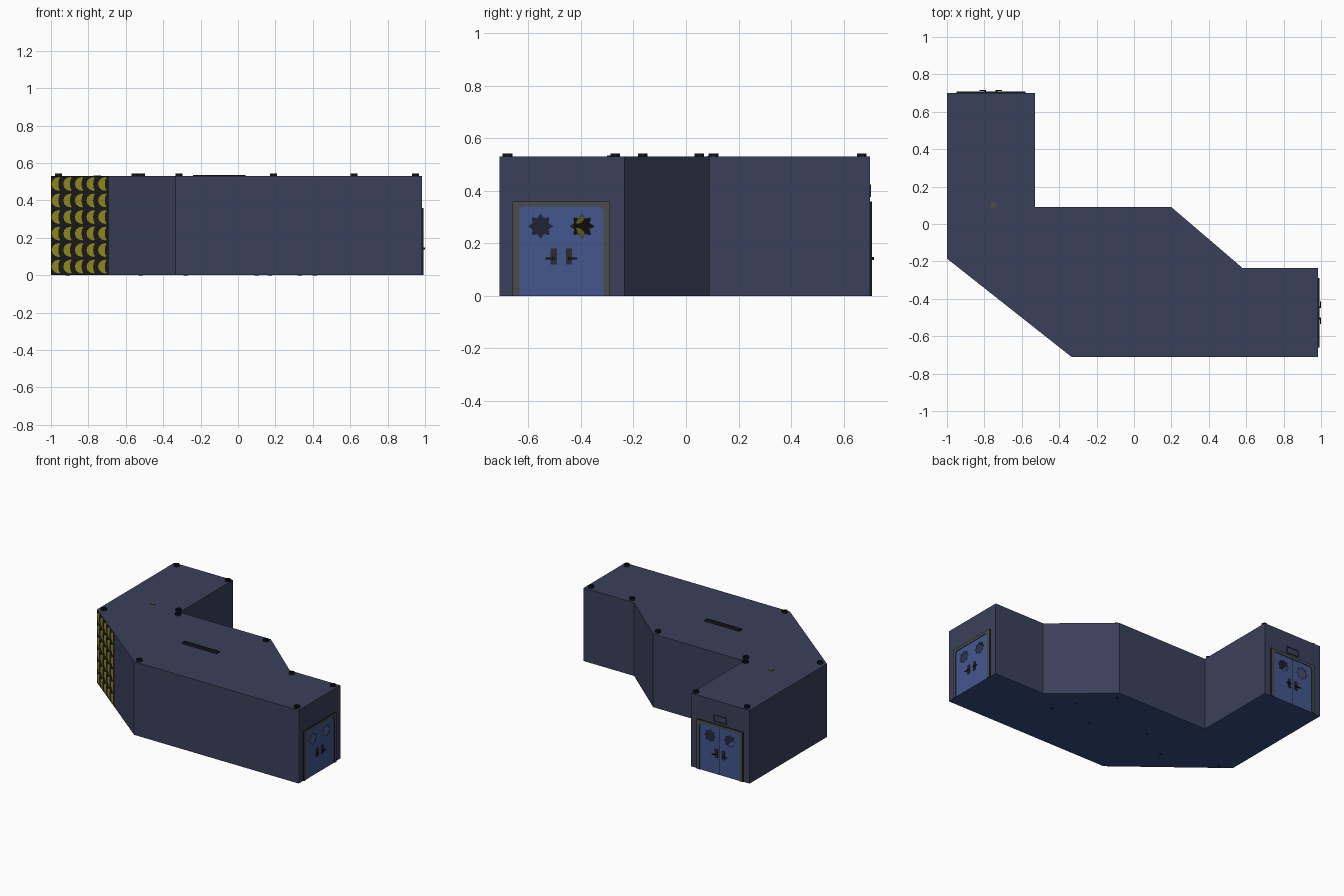
import bpy, math
from mathutils import Matrix, Vector
from mathutils.geometry import tessellate_polygon

if "Cube" in bpy.data.objects:
    bpy.data.objects.remove(bpy.data.objects["Cube"])

H = 0.53


def mat(name, rgb):
    m = bpy.data.materials.new(name)
    m.diffuse_color = [(c / 255 / 12.92 if c < 11 else ((c / 255 + 0.055) / 1.055) ** 2.4) for c in rgb] + [1]
    m.use_nodes = True
    m.node_tree.nodes["Principled BSDF"].inputs["Base Color"].default_value = m.diffuse_color
    return m


WALL = mat("slate wall", (58, 64, 91))
FLOOR = mat("navy floor", (54, 76, 130))
DOOR = mat("blue door", (68, 87, 142))
FRAME = mat("grey frame", (75, 75, 75))
BLACK = mat("black", (27, 27, 28))
HANDLE = mat("dark grey handle", (44, 44, 46))
YELLOW = mat("hazard yellow", (152, 144, 34))


def mesh(name, verts, faces, material, M=Matrix()):
    me = bpy.data.meshes.new(name)
    me.from_pydata([tuple(v) for v in verts], [], faces)
    me.materials.append(material)
    ob = bpy.data.objects.new(name, me)
    bpy.context.collection.objects.link(ob)
    ob.matrix_world = M
    return ob


def prism(name, pts, z0, z1, material, M=Matrix(), caps=True):
    n = len(pts)
    verts = [(x, y, z0) for x, y in pts] + [(x, y, z1) for x, y in pts]
    faces = [(i, (i + 1) % n, (i + 1) % n + n, i + n) for i in range(n)]
    if caps:
        faces += [tuple(range(n - 1, -1, -1)), tuple(range(n, 2 * n))]
    return mesh(name, verts, faces, material, M)


def rect(cx, cy, w, h):
    return [(cx - w / 2, cy - h / 2), (cx + w / 2, cy - h / 2), (cx + w / 2, cy + h / 2), (cx - w / 2, cy + h / 2)]


def ring(cx, cy, r, n, turn=0.0):
    return [(cx + r * math.cos(turn + 2 * math.pi * i / n), cy + r * math.sin(turn + 2 * math.pi * i / n))
            for i in range(n)]


# Footprint, counter-clockwise from the front end of the diagonal wall
plan = [(-0.335, -0.71), (0.984, -0.71), (0.984, -0.235), (0.58, -0.235), (0.20, 0.09),
        (-0.53, 0.09), (-0.53, 0.70), (-1.0, 0.70), (-1.0, -0.185)]
n = len(plan)
mesh("roof", [(x, y, H) for x, y in plan], [tuple(range(n))], WALL)
mesh("floor", [(x, y, 0) for x, y in plan], [tuple(range(n - 1, -1, -1))], FLOOR)

# Plain walls (the two door ends and the diagonal are built separately)
split = Vector((-0.69, -0.185 - 0.31 * 0.525 / 0.665))
runs = [(plan[i], plan[(i + 1) % n]) for i in range(n) if i not in (1, 6, 8)]
runs.append((tuple(split), plan[0]))
verts, faces = [], []
for a, b in runs:
    k = len(verts)
    verts += [(*a, 0), (*b, 0), (*b, H), (*a, H)]
    faces.append((k, k + 1, k + 2, k + 3))
mesh("walls", verts, faces, WALL)

# Patterned panel on the diagonal wall, visible from both sides
a, b = Vector(plan[8]), split
mesh("pattern_panel", [(*a, 0), (*b, 0), (*b, H), (*a, H)], [(0, 1, 2, 3)], BLACK)
d = b - a
L = d.length
d.normalize()
out = Vector((d.y, -d.x))
verts, faces = [], []
cols, rows = 5, 6
cw, ch = L / cols, H / rows
for side in (1, -1):
    for c in range(cols):
        for r in range(rows):
            # each mark is a fat crescent bulging left
            cx, cz = (c + 0.72) * cw, (r + 0.52) * ch
            outer, inner = [], []
            for t in range(7):
                s, co = math.sin(t * math.pi / 6), math.cos(t * math.pi / 6)
                outer.append((cx - 0.64 * cw * s, cz + 0.42 * ch * co))
                inner.append((cx + 0.10 * cw - 0.16 * cw * s, cz + 0.36 * ch * co))
            for t in range(6):
                k = len(verts)
                for u, z in (outer[t], outer[t + 1], inner[t + 1], inner[t]):
                    p = a + d * u + out * 0.002 * side
                    verts.append((p.x, p.y, z))
                f = (k, k + 1, k + 2, k + 3)
                faces.append(f[::-1] if side < 0 else f)
mesh("pattern_marks", verts, faces, YELLOW)


def star(cx, cz):
    pts = []
    for i in range(16):
        r, t = (0.045, 0.030)[i % 2], math.pi * i / 8
        pts.append((cx + r * math.cos(t), cz + r * math.sin(t)))
    return pts


# Door set in local axes: u along the wall, v up, w outward
def door(tag, M, u0, u1, gap):
    # end wall with doorway
    hw, top = 0.165, 0.345
    mesh(tag + "_end_wall", [(u0, 0, 0), (-hw, 0, 0), (-hw, top, 0), (hw, top, 0), (hw, 0, 0),
                             (u1, 0, 0), (u1, H, 0), (u0, H, 0)], [tuple(range(8))], WALL, M)
    # frame with clipped inner corners and dark edges
    half = [(0.185, 0), (0.185, 0.36)]
    inner = [(0.16, 0), (0.16, 0.325), (0.148, 0.34)]
    pts = half + [(-x, y) for x, y in reversed(half)] + [(-x, y) for x, y in inner] + inner[::-1]
    frame = prism(tag + "_door_frame", pts, 0, 0.008, FRAME, M)
    frame.data.materials.append(BLACK)
    for p in frame.data.polygons:
        p.material_index = 0 if abs(p.normal.z) > 0.5 else 1
    # double door with star-shaped window holes
    loops = [rect(0, 0.172, 0.33, 0.344), star(-0.079, 0.265), star(0.079, 0.265)]
    loops = [[Vector((x, y, 0.004)) for x, y in l] for l in loops]
    vs = sum(loops, [])
    tris = []
    for t in tessellate_polygon(loops):
        nz = (vs[t[1]] - vs[t[0]]).cross(vs[t[2]] - vs[t[0]]).z
        tris.append(tuple(t) if nz > 0 else tuple(reversed(t)))
    leaf = mesh(tag + "_double_door", vs, tris, DOOR, M)
    sol = leaf.modifiers.new("thickness", 'SOLIDIFY')
    sol.thickness = 0.004
    sol.offset = -1
    # handles
    for s, side in ((-1, "left"), (1, "right")):
        prism(f"{tag}_{side}_handle_plate", rect(s * 0.029, 0.15, 0.024, 0.062), 0.004, 0.009, HANDLE, M)
        prism(f"{tag}_{side}_handle_stem", rect(s * 0.03, 0.142, 0.010, 0.010), 0.009, 0.016, BLACK, M)
        prism(f"{tag}_{side}_handle_lever", rect(s * 0.043, 0.142, 0.034, 0.006), 0.011, 0.016, BLACK, M)
    if gap:
        prism(tag + "_door_gap", rect(0, 0.17, 0.004, 0.34), 0.003, 0.0045, BLACK, M)


M_right = Matrix(((0, 0, 1, 0.984), (1, 0, 0, -0.475), (0, 1, 0, 0), (0, 0, 0, 1)))
M_back = Matrix(((-1, 0, 0, -0.765), (0, 0, 1, 0.70), (0, 1, 0, 0), (0, 0, 0, 1)))
door("right", M_right, -0.235, 0.24, False)
door("back", M_back, -0.235, 0.235, True)

# Sign frame above the back door
for name, c in (("top", rect(0, 0.423, 0.10, 0.003)), ("bottom", rect(0, 0.378, 0.10, 0.003)),
                ("left", rect(-0.0485, 0.40, 0.003, 0.045)), ("right", rect(0.0485, 0.40, 0.003, 0.045))):
    prism("sign_frame_" + name, c, 0, 0.005, HANDLE, M_back)

# Open-topped post ends poking through the roof at each corner
posts = [(-0.96, -0.165), (-0.315, -0.68), (0.95, -0.68), (0.95, -0.27), (0.62, -0.27),
         (0.19, 0.05), (-0.515, 0.05), (-0.55, 0.105), (-0.55, 0.67), (-0.96, 0.67)]
for i, (x, y) in enumerate(posts):
    for j, r in enumerate((0.02, 0.012)):
        prism(f"post_end_{i}_{j}", ring(x, y, r, 8, math.pi / 8), H - 0.005, H + 0.013, BLACK, caps=False)

# Roof vent: upright slats in an open rim
prism("vent_rim", rect(-0.10, -0.283, 0.28, 0.036), H, H + 0.005, BLACK, caps=False)
verts, faces = [], []
for i in range(1, 6):
    y, k = -0.301 + i * 0.006, len(verts)
    verts += [(-0.24, y, H), (0.04, y, H), (0.04, y, H + 0.005), (-0.24, y, H + 0.005)]
    faces.append((k, k + 1, k + 2, k + 3))
mesh("vent_slats", verts, faces, BLACK)

# Small roof fitting
prism("roof_fitting", ring(-0.752, 0.10, 0.02, 6), H, H + 0.003, FRAME)

# Small fixings showing under the floor
spots = [(0.17, 0.03), (-0.91, -0.22), (0.10, -0.34), (0.33, -0.20), (0.41, -0.35), (-0.28, -0.20), (-0.52, -0.35)]
for i, (x, y) in enumerate(spots):
    prism(f"floor_fixing_{i}", ring(x, y, 0.012, 6), -0.0006, 0.002, BLACK)
